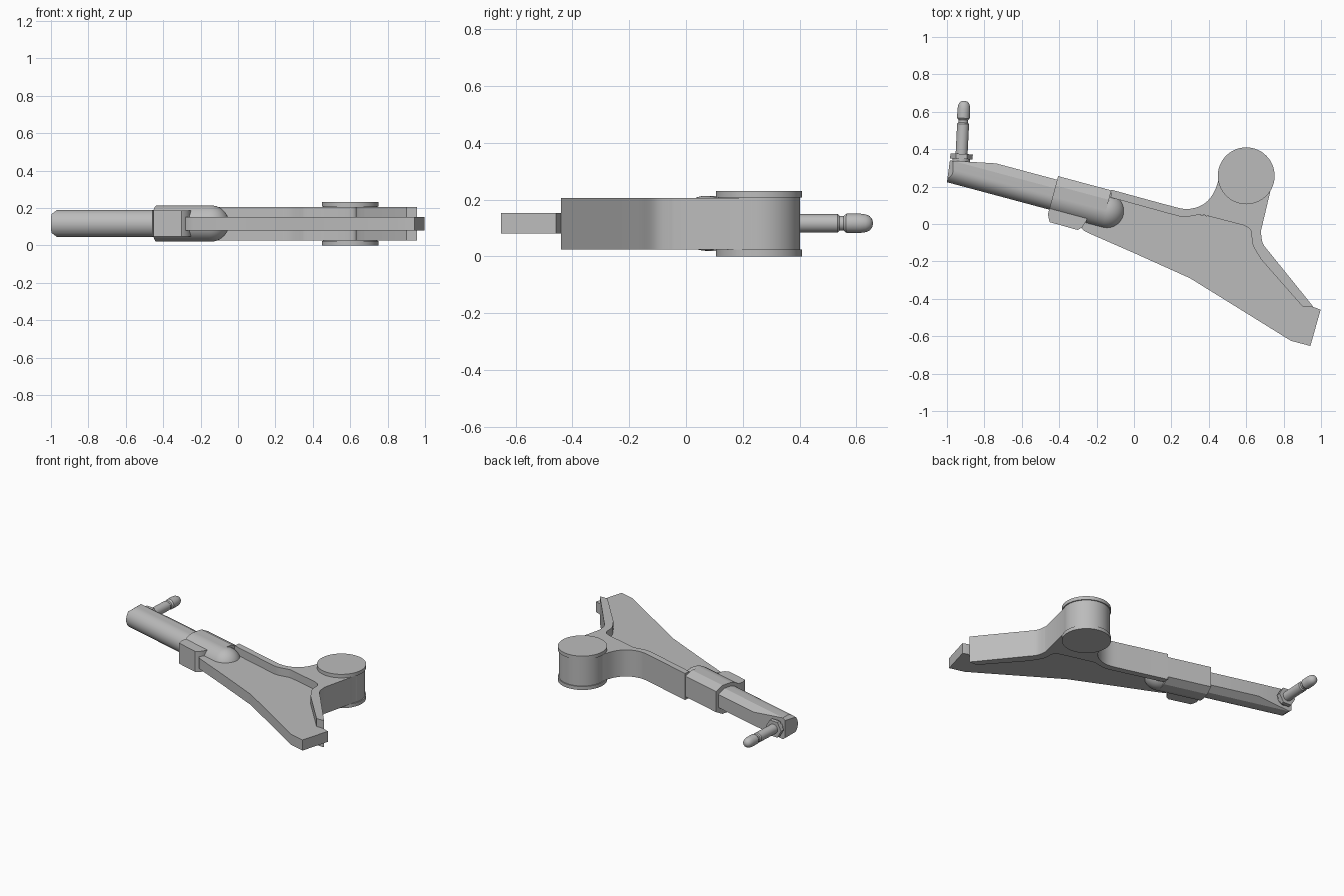
import bpy, bmesh, math
from mathutils import Vector, Matrix

cube = bpy.data.objects.get("Cube")
if cube:
    bpy.data.objects.remove(cube, do_unlink=True)

ZC = 0.1165                                   # middle plane of the arm
metal = bpy.data.materials.new("grey metal")
metal.use_nodes = True
GREY = (0.5, 0.5, 0.5, 1)
metal.diffuse_color = GREY
metal.node_tree.nodes["Principled BSDF"].inputs["Base Color"].default_value = GREY

# Frame of the rod: axis S, sideways N, starting at the centre of the domed end
a = math.radians(-15)
S = Vector((math.cos(a), math.sin(a), 0))
N = Vector((-math.sin(a), math.cos(a), 0))
O = Vector((-0.145, 0.07, ZC))
Z = Vector((0, 0, 1))


def frame(x, y, z, origin):
    m = Matrix((x, y, z)).transposed().to_4x4()
    m.translation = origin
    return m


def finish(bm, name, angle=32):
    bmesh.ops.recalc_face_normals(bm, faces=bm.faces)
    me = bpy.data.meshes.new(name)
    bm.to_mesh(me)
    bm.free()
    me.materials.append(metal)
    ob = bpy.data.objects.new(name, me)
    bpy.context.collection.objects.link(ob)
    bpy.ops.object.select_all(action='DESELECT')
    ob.select_set(True)
    bpy.context.view_layer.objects.active = ob
    bpy.ops.object.shade_smooth_by_angle(angle=math.radians(angle))
    return ob


def prism(pts, lo, hi, m=Matrix()):
    """Outline extruded along the local z axis."""
    bm = bmesh.new()
    f = bm.faces.new([bm.verts.new((x, y, lo)) for x, y in pts])
    r = bmesh.ops.extrude_face_region(bm, geom=[f])
    bmesh.ops.translate(bm, vec=(0, 0, hi - lo),
                        verts=[v for v in r["geom"] if isinstance(v, bmesh.types.BMVert)])
    bm.transform(m)
    return bm


def lathe(profile, origin, axis, n=48):
    """Profile of (radius, height) turned about an axis."""
    bm = bmesh.new()
    rings = []
    for r, h in profile:
        rings.append([bm.verts.new((r * math.cos(t), r * math.sin(t), h))
                      for t in (2 * math.pi * i / n for i in range(n))])
    for p, q in zip(rings, rings[1:]):
        for i in range(n):
            bm.faces.new((p[i], p[(i + 1) % n], q[(i + 1) % n], q[i]))
    bm.faces.new(rings[0])
    bm.faces.new(rings[-1])
    bm.transform(Matrix.Translation(origin) @ axis.to_track_quat('Z', 'Y').to_matrix().to_4x4())
    return bm


def smooth_path(pts, steps=6):
    """Catmull-Rom curve through the points."""
    p = [Vector(q) for q in pts]
    p = [2 * p[0] - p[1]] + p + [2 * p[-1] - p[-2]]
    out = []
    for i in range(1, len(p) - 2):
        for k in range(steps):
            t = k / steps
            out.append(0.5 * (2 * p[i] + (p[i + 1] - p[i - 1]) * t
                       + (2 * p[i - 1] - 5 * p[i] + 4 * p[i + 1] - p[i + 2]) * t * t
                       + (3 * p[i] - p[i - 1] - 3 * p[i + 1] + p[i + 2]) * t ** 3))
    return [tuple(v) for v in out] + [tuple(pts[-1])]


# Thin web plate
web = [(-0.40, 0.13), (-0.27, -0.035), (-0.24, -0.05), (0.0, -0.155), (0.3, -0.29),
       (0.84, -0.625), (0.943, -0.652), (0.998, -0.458), (0.94, -0.437), (0.905, -0.437),
       (0.70, -0.2), (0.65, -0.1), (0.62, 0.0), (0.3, 0.06), (-0.1, 0.16)]
finish(prism(web, 0.08, 0.152), "web_plate")

# Tall flange along the back edge, merging into the bushing seat
inner = [(-0.125, 0.142)] + smooth_path([(0.2, 0.052), (0.27, 0.038), (0.36, 0.052)]) \
    + smooth_path([(0.59, -0.008), (0.625, -0.035), (0.635, -0.11), (0.68, -0.19)]) \
    + [(0.9, -0.44)]
right = [(0.957, -0.44)] + smooth_path([(0.735, -0.165), (0.69, -0.105), (0.678, -0.04)]) \
    + [(0.742, 0.23)]
left = smooth_path([(0.457, 0.25), (0.425, 0.165), (0.37, 0.105), (0.28, 0.08),
                    (0.165, 0.105)]) + [(-0.12, 0.183)]
finish(prism(inner + right + [(0.6, 0.27)] + left, 0.025, 0.206), "flange_wall")

# Bushing with end caps
B = Vector((0.6, 0.2575, 0))
finish(lathe([(0.145, 0.02), (0.145, 0.21)], B, Z, 64), "bushing_body")
for name, lo in (("lower_bushing_cap", 0.0), ("upper_bushing_cap", 0.207)):
    finish(lathe([(0.152, lo), (0.152, lo + 0.024)], B, Z, 64), name)

# Domed socket holding the rod
R = 0.097
dome = [(R * math.cos(t), R * math.sin(t)) for t in
        (math.pi / 2 * i / 12 for i in range(12))] + [(0.002, R)]
finish(lathe([(R, -0.3)] + dome, O, S), "socket")
rod_frame = frame(N, Z, S, O)
back = [(0, -R), (0.06, -R), (0.112, -0.07), (0.112, 0.07), (0.06, R), (0, R)]
finish(prism(back, -0.3, -0.005, rod_frame), "socket_back_wall", 20)
front = [(-0.28, -0.137), (-0.125, -0.139), (-0.105, -0.12), (-0.092, -0.08),
         (-0.092, 0), (-0.3, 0), (-0.3, -0.1)]
finish(prism(front, -0.07, 0.07, frame(S, N, Z, O)), "socket_front_lip")

# Rod: round front, chamfered flat back, trimmed at the free end
r = 0.073
section = [(r * math.cos(t), r * math.sin(t)) for t in
           (math.pi / 2 + math.pi * i / 20 for i in range(21))]
section += [(0.045, -r), (0.092, -0.045), (0.092, 0.045), (0.045, r)]
bm = prism(section, -0.95, -0.1, rod_frame)
cuts = [((-0.985, 0.335, ZC), (-0.99, 0.135, 0)),
        ((-0.92, 0.335, ZC), (0.06, 0.998, 0)),
        ((-1, 0.225, ZC + 0.048), (-0.03, 0, 0.04)),
        ((-1, 0.225, ZC - 0.048), (-0.03, 0, -0.04))]
for co, no in cuts:
    g = bm.verts[:] + bm.edges[:] + bm.faces[:]
    cut = bmesh.ops.bisect_plane(bm, geom=g, plane_co=co, plane_no=no, clear_outer=True)
    bmesh.ops.contextual_create(
        bm, geom=[e for e in cut["geom_cut"] if isinstance(e, bmesh.types.BMEdge)])
finish(bm, "rod", 20)

# Stud with hexagonal nut
axis = Vector((0.05, 1, 0)).normalized()
base = Vector((-0.924, 0.33, ZC))
finish(lathe([(0.046, 0), (0.046, 0.022)], base, axis), "stud_washer")
finish(lathe([(0.06, 0.018), (0.06, 0.045)], base, axis, 6), "hex_nut")
stud = [(0.032, 0.03), (0.032, 0.205), (0.026, 0.212), (0.026, 0.226), (0.034, 0.236),
        (0.034, 0.285), (0.031, 0.305), (0.025, 0.318), (0.015, 0.326), (0.004, 0.329)]
finish(lathe(stud, base, axis, 32), "stud")
